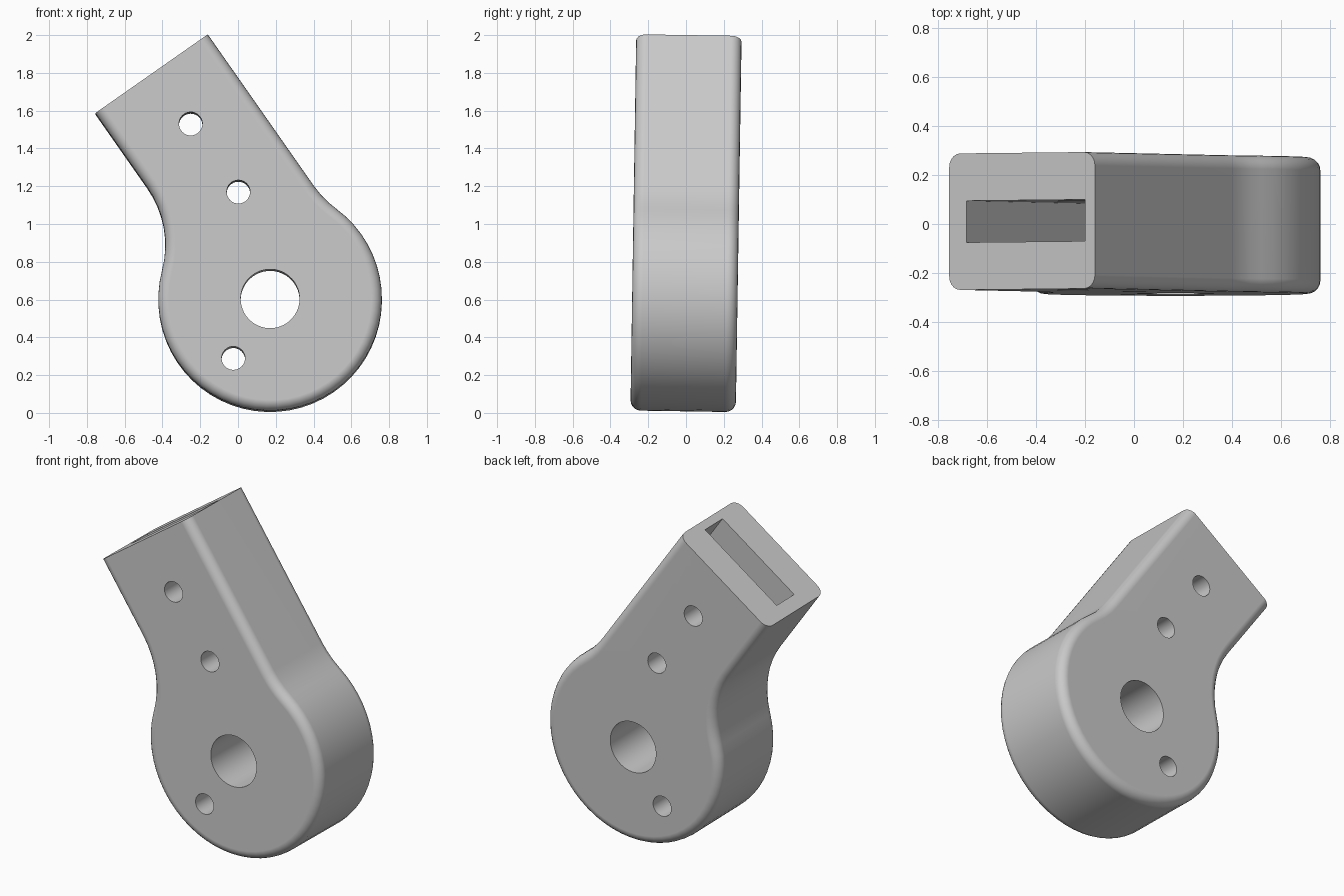
import bpy, bmesh
from math import radians, sqrt, atan2, cos, sin, pi
from mathutils import Matrix

default = bpy.data.objects.get("Cube")
if default:
    bpy.data.objects.remove(default)

HALF = 0.279            # half thickness
R, FILLET = 0.592, 0.53  # round end and neck fillets
LEFT, RIGHT, END = -0.194, 0.533, 1.336  # arm sides and arm end, from the round centre
LEAN = Matrix.Translation((0, 0, 1)) @ Matrix.Rotation(-0.0155, 4, 'X') @ Matrix.Translation((0, 0, -1))
PLACE = LEAN @ Matrix.Translation((0.17, 0, 0.6)) @ Matrix.Rotation(radians(-35), 4, 'Y')

grey = bpy.data.materials.new("grey_plastic")
grey.use_nodes = True
grey.diffuse_color = (0.59, 0.59, 0.59, 1)
grey.node_tree.nodes["Principled BSDF"].inputs["Base Color"].default_value = grey.diffuse_color


def arc(cx, cz, r, a0, a1, step=radians(6)):
    n = max(2, round(abs(a1 - a0) / step))
    return [(cx + r * cos(a0 + (a1 - a0) * i / n), cz + r * sin(a0 + (a1 - a0) * i / n)) for i in range(n + 1)]


def make_object(name, bm):
    bmesh.ops.recalc_face_normals(bm, faces=bm.faces)
    mesh = bpy.data.meshes.new(name)
    bm.to_mesh(mesh)
    bm.free()
    mesh.materials.append(grey)
    obj = bpy.data.objects.new(name, mesh)
    bpy.context.collection.objects.link(obj)
    obj.matrix_world = PLACE
    return obj


# Outline: square arm end, then fillets tangent to both the arm sides and the round end
def fillet_centre(side, sign):
    x = side + sign * FILLET
    return x, sqrt((R + FILLET) ** 2 - x * x)


rx, rz = fillet_centre(RIGHT, 1)
lx, lz = fillet_centre(LEFT, -1)
ra, la = atan2(rz, rx), atan2(lz, lx)
outline = [(LEFT, END), (RIGHT, END)]
outline += arc(rx, rz, FILLET, pi, pi + ra)
outline += arc(0, 0, R, ra, la - 2 * pi)[1:]
outline += arc(lx, lz, FILLET, la - pi, 0)[1:]

# Body: extruded outline, rims rounded everywhere except at the arm end
bm = bmesh.new()
face = bm.faces.new([bm.verts.new((x, -HALF, z)) for x, z in outline])
grown = bmesh.ops.extrude_face_region(bm, geom=[face])["geom"]
bmesh.ops.translate(bm, verts=[v for v in grown if isinstance(v, bmesh.types.BMVert)], vec=(0, 2 * HALF, 0))
rims = [e for e in bm.edges
        if abs(e.verts[0].co.y - e.verts[1].co.y) < 0.001
        and min(v.co.z for v in e.verts) < END - 0.001]
bmesh.ops.bevel(bm, geom=rims, offset=0.055, offset_type='OFFSET', segments=5, profile=0.5, affect='EDGES')
body = make_object("bracket_body", bm)

# Cutter: blade slot running down the arm
cutters = []
SLOT_L, SLOT_R, SLOT_END = -0.109, 0.483, 0.35
bm = bmesh.new()
bmesh.ops.create_cube(bm, size=1)
bmesh.ops.scale(bm, verts=bm.verts, vec=(SLOT_R - SLOT_L, 0.17, END + 0.1 - SLOT_END))
bmesh.ops.translate(bm, verts=bm.verts, vec=((SLOT_L + SLOT_R) / 2, 0, (END + 0.1 + SLOT_END) / 2))
cutters.append(make_object("slot_cutter", bm))

# Cutters: two pin holes, the pivot hole and the lower hole
for name, x, z, r, n in (("upper_pin_hole", 0.187, 1.0, 0.062, 32), ("lower_pin_hole", 0.187, 0.56, 0.062, 32),
                         ("pivot_hole", 0, 0, 0.156, 48), ("stop_hole", -0.34, -0.146, 0.062, 32)):
    bm = bmesh.new()
    bmesh.ops.create_cone(bm, cap_ends=True, segments=n, radius1=r, radius2=r, depth=1,
                          matrix=Matrix.Translation((x, 0, z)) @ Matrix.Rotation(pi / 2, 4, 'X'))
    cutters.append(make_object(name + "_cutter", bm))

for cutter in cutters:
    mod = body.modifiers.new(cutter.name, 'BOOLEAN')
    mod.operation, mod.solver, mod.object = 'DIFFERENCE', 'EXACT', cutter

# Apply the cuts and drop the cutters
bpy.context.view_layer.update()
cut = bpy.data.meshes.new_from_object(body.evaluated_get(bpy.context.evaluated_depsgraph_get()))
body.modifiers.clear()
body.data = cut
for cutter in cutters:
    bpy.data.objects.remove(cutter)
cut.materials.clear()
cut.materials.append(grey)

# Smooth rounded surfaces, crisp hole and slot edges, flat large faces
bpy.ops.object.select_all(action='DESELECT')
body.select_set(True)
bpy.context.view_layer.objects.active = body
bpy.ops.object.shade_smooth_by_angle(angle=radians(30))
weighted = body.modifiers.new("flat_faces", 'WEIGHTED_NORMAL')
weighted.keep_sharp = True
